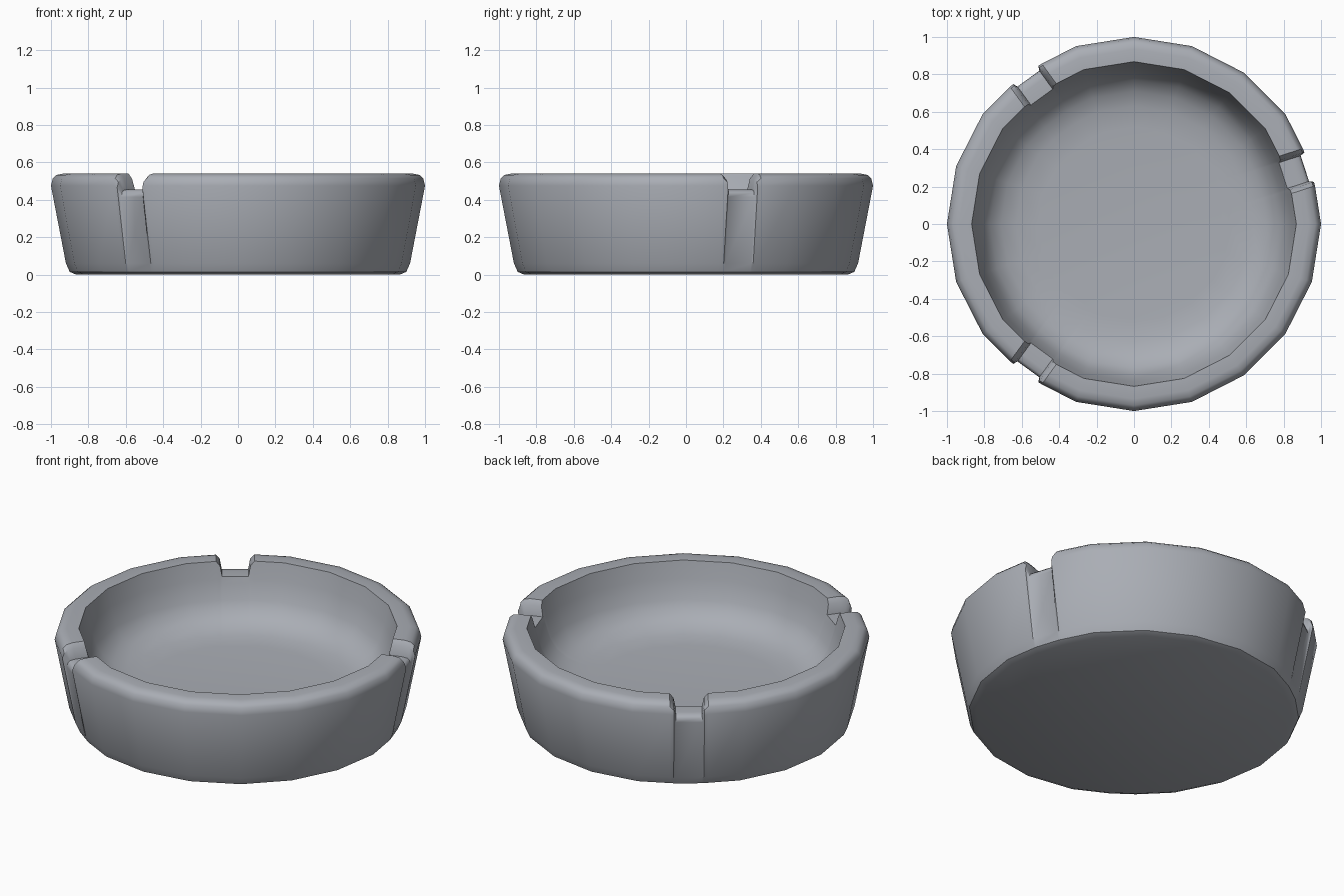
import bpy, bmesh, math

if "Cube" in bpy.data.objects:
    bpy.data.objects.remove(bpy.data.objects["Cube"])

SIDES = 20
NOTCHES = (1, 7, 13)          # rim corners that carry a notch
T = math.tan(math.pi / SIDES)

# Cross-section (radius, height) from the underside, over the rim, into the bowl
FULL = [(0.865, 0), (0.90, 0.015), (0.92, 0.06), (1.0, 0.475), (0.99, 0.515), (0.97, 0.533),
        (0.935, 0.54), (0.868, 0.54), (0.845, 0.44), (0.81, 0.33), (0.77, 0.27),
        (0.71, 0.228), (0.63, 0.203), (0.515, 0.193)]
# Rounded shoulder beside a notch, and the notch floor itself
SHOULDER = {3: (0.998, 0.465), 4: (0.987, 0.495), 5: (0.967, 0.508), 6: (0.933, 0.513), 7: (0.863, 0.513)}
FLOOR = {2: (0.918, 0.06), 3: (0.972, 0.415), 4: (0.968, 0.438), 5: (0.955, 0.45),
         6: (0.925, 0.455), 7: (0.85, 0.455), 8: (0.838, 0.42)}


def profile(changes):
    return [changes.get(i, p) for i, p in enumerate(FULL)]


# Columns of the lathe: (angle, sideways offset, cross-section)
columns = []
for k in range(SIDES):
    a = 2 * math.pi * k / SIDES
    if k in NOTCHES:
        for d, ch in ((-0.105, {}), (-0.083, SHOULDER), (-0.072, FLOOR),
                      (0.072, FLOOR), (0.083, SHOULDER), (0.105, {})):
            columns.append((a, d, profile(ch)))
    else:
        columns.append((a, 0, FULL))

# Tray body
bm = bmesh.new()
grid = []
for a, d, prof in columns:
    c, s = math.cos(a), math.sin(a)
    col = []
    for r, z in prof:
        x = r - abs(d) * T
        col.append(bm.verts.new((x * c - d * s, x * s + d * c, z)))
    grid.append(col)
n = len(grid)
for i in range(n):
    p, q = grid[i], grid[(i + 1) % n]
    for j in range(len(FULL) - 1):
        bm.faces.new((p[j], q[j], q[j + 1], p[j + 1]))
bm.faces.new([col[0] for col in reversed(grid)])
bm.faces.new([col[-1] for col in grid])
bmesh.ops.recalc_face_normals(bm, faces=bm.faces)
mesh = bpy.data.meshes.new("ashtray_body")
bm.to_mesh(mesh)
bm.free()
tray = bpy.data.objects.new("ashtray_body", mesh)
bpy.context.collection.objects.link(tray)

# Plain grey colour
mat = bpy.data.materials.new("grey")
mat.diffuse_color = (0.40, 0.42, 0.46, 1)
mat.use_nodes = True
mat.node_tree.nodes["Principled BSDF"].inputs["Base Color"].default_value = mat.diffuse_color
mesh.materials.append(mat)

# Smooth shading with crisp rim and notch edges
bpy.context.view_layer.objects.active = tray
tray.select_set(True)
bpy.ops.object.shade_smooth_by_angle(angle=math.radians(40))
